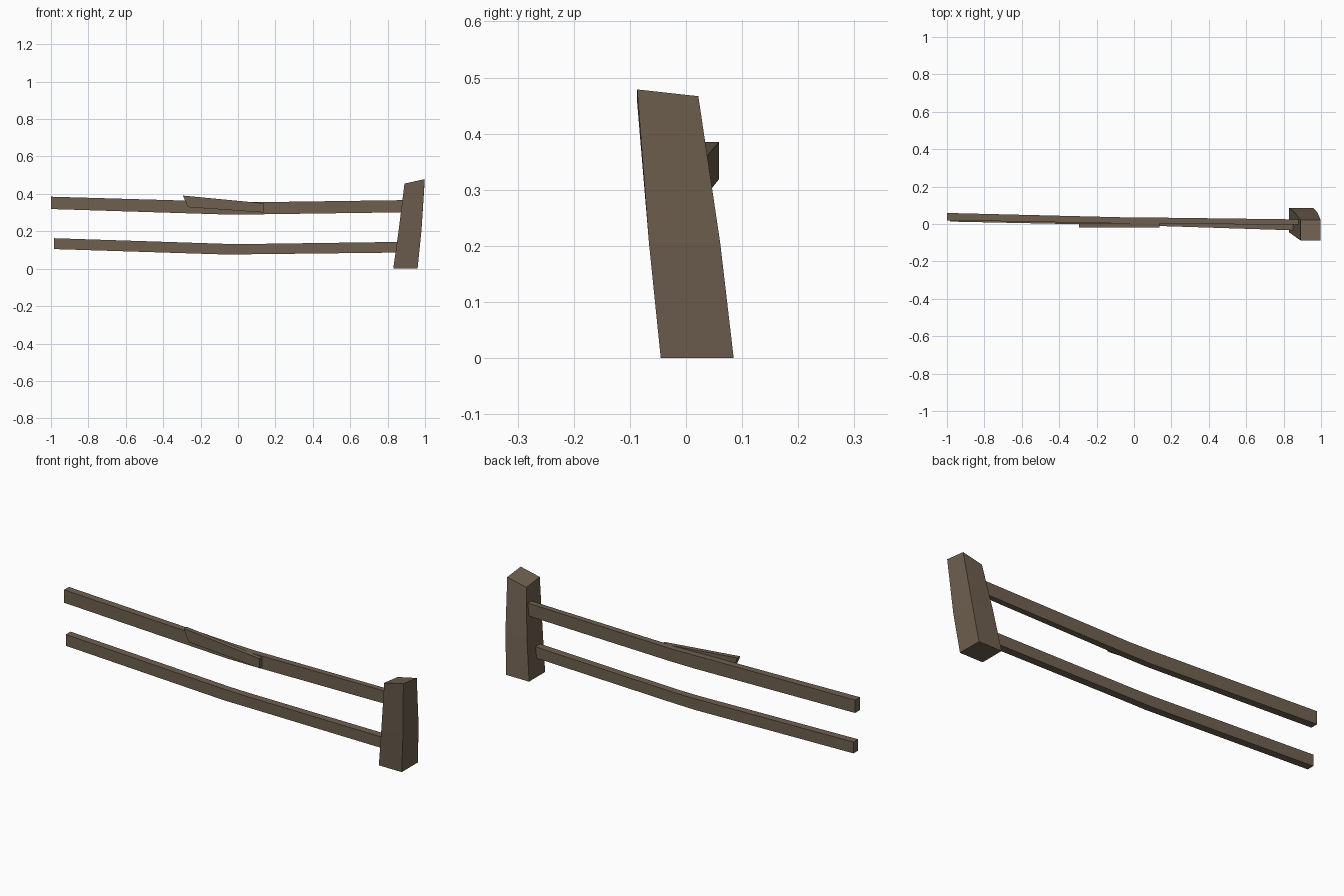
import bpy, bmesh

if "Cube" in bpy.data.objects:
    bpy.data.objects.remove(bpy.data.objects["Cube"])

wood = bpy.data.materials.new("weathered_brown_wood")
wood.diffuse_color = (0.158, 0.117, 0.080, 1)
wood.use_nodes = True
wood.node_tree.nodes["Principled BSDF"].inputs["Base Color"].default_value = wood.diffuse_color


def loft(name, rings):
    """Skin a list of four-point rings into a closed beam."""
    bm = bmesh.new()
    loops = [[bm.verts.new(p) for p in ring] for ring in rings]
    for a, b in zip(loops, loops[1:]):
        for i in range(4):
            j = (i + 1) % 4
            bm.faces.new((a[i], a[j], b[j], b[i]))
    bm.faces.new(loops[0][::-1])
    bm.faces.new(loops[-1])
    bmesh.ops.recalc_face_normals(bm, faces=bm.faces)
    mesh = bpy.data.meshes.new(name)
    bm.to_mesh(mesh)
    bm.free()
    mesh.materials.append(wood)
    obj = bpy.data.objects.new(name, mesh)
    bpy.context.collection.objects.link(obj)
    return obj


def post_ring(x0, x1, y0, y1, z, sx=0, sy=0):
    """Horizontal ring, tilted by slopes sx and sy from its front left corner."""
    return [(x, y, z + sx * (x - x0) + sy * (y - y0))
            for x, y in ((x0, y0), (x1, y0), (x1, y1), (x0, y1))]


def rail_ring(x, y0, y1, z0, z1):
    return [(x, y0, z0), (x, y1, z0), (x, y1, z1), (x, y0, z1)]


# Leaning, tapered post with a slanted top
loft("fence_post", [
    post_ring(0.83, 0.96, -0.045, 0.085, 0.0),
    post_ring(0.859, 0.981, -0.066, 0.061, 0.205),
    post_ring(0.89, 0.998, -0.087, 0.022, 0.455, 0.22, -0.11),
])

# Sagging rails
loft("upper_rail", [
    rail_ring(-1.0, 0.02, 0.059, 0.319, 0.385),
    rail_ring(-0.07, 0.003, 0.036, 0.290, 0.358),
    rail_ring(0.06, 0.002, 0.035, 0.290, 0.355),
    rail_ring(0.92, -0.004, 0.024, 0.302, 0.367),
])
loft("lower_rail", [
    rail_ring(-0.985, 0.013, 0.051, 0.105, 0.163),
    rail_ring(-0.07, -0.006, 0.031, 0.076, 0.133),
    rail_ring(0.05, -0.008, 0.029, 0.077, 0.132),
    rail_ring(0.92, -0.036, 0.003, 0.087, 0.144),
])

# Splintered board nailed to the front of the upper rail
outline = [(-0.295, 0.391), (-0.267, 0.329), (0.135, 0.301), (0.135, 0.350)]
loft("splinter_board", [[(x, y, z) for x, z in outline] for y in (-0.019, 0.004)])
